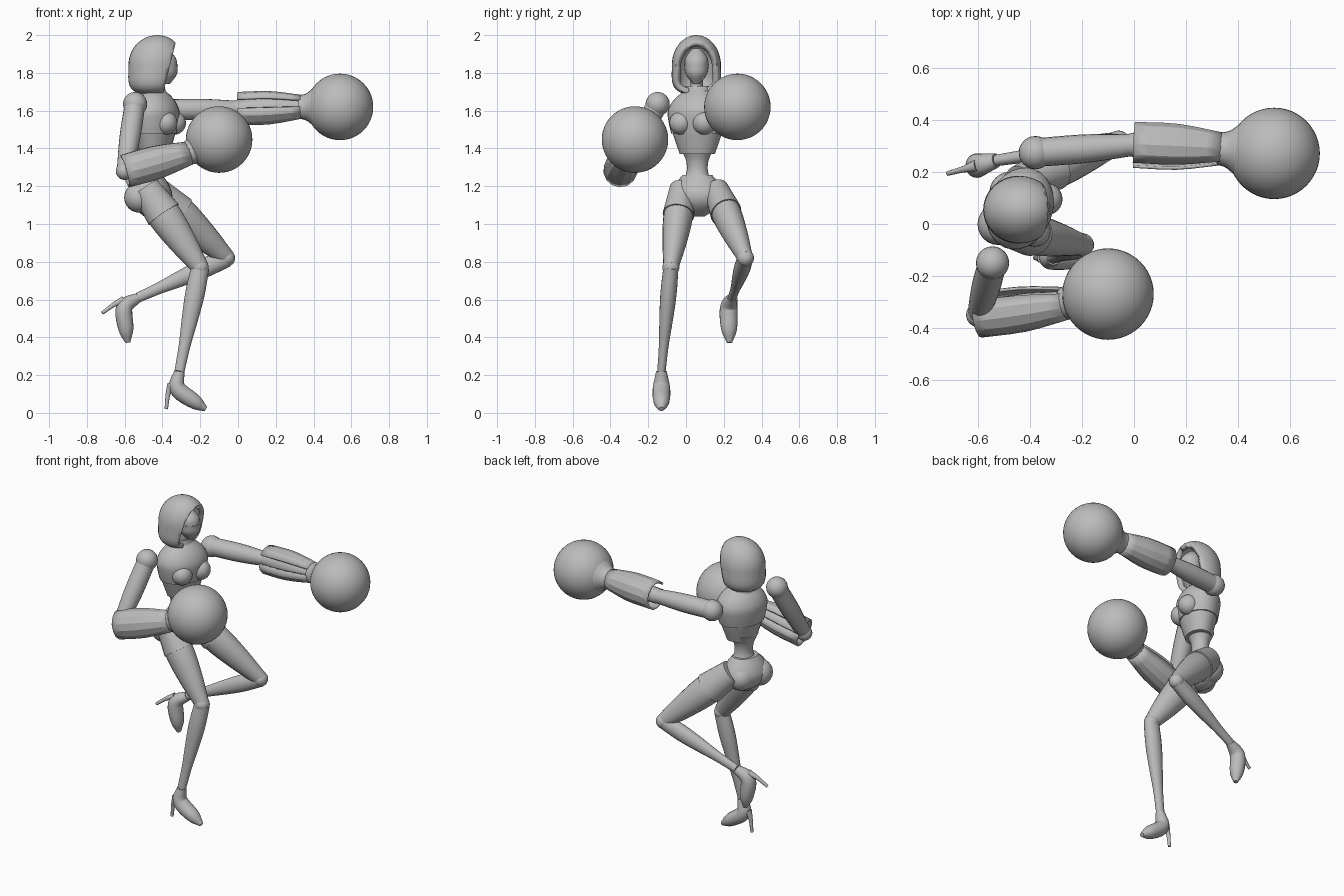
import bpy, bmesh
from math import sin, cos, tau, radians
from mathutils import Vector, Matrix

default_cube = bpy.data.objects.get("Cube")
if default_cube:
    bpy.data.objects.remove(default_cube)

GREY = (0.5, 0.5, 0.5, 1)
grey = bpy.data.materials.new("plain_grey")
grey.use_nodes = True
grey.diffuse_color = GREY
grey.node_tree.nodes["Principled BSDF"].inputs["Base Color"].default_value = GREY

ACROSS = Vector((0, 1, 0))
UP = Vector((0, 0, 1))
CHEST_ACROSS = Vector((0.35, 0.94, 0))


def finish(name, bm, sharp=40):
    """Turn a bmesh into a shaded object with the body colour."""
    bmesh.ops.recalc_face_normals(bm, faces=bm.faces)
    mesh = bpy.data.meshes.new(name)
    bm.to_mesh(mesh)
    bm.free()
    mesh.materials.append(grey)
    part = bpy.data.objects.new(name, mesh)
    bpy.context.collection.objects.link(part)
    bpy.ops.object.select_all(action="DESELECT")
    part.select_set(True)
    bpy.context.view_layer.objects.active = part
    bpy.ops.object.shade_smooth_by_angle(angle=radians(sharp))
    return part


def curve(values, t):
    """Smooth value at t along evenly spaced keys, straight when there are two."""
    keys = [values[0] * 2 - values[1], *values, values[-1] * 2 - values[-2]]
    spans = len(values) - 1
    i = min(int(t * spans), spans - 1)
    before, start, end, after = keys[i:i + 4]
    f = t * spans - i
    leave, arrive = (end - before) / 2, (after - start) / 2
    ease = f * f * (3 - 2 * f)
    return (start + (end - start) * ease
            + leave * (f * (1 - f) ** 2) - arrive * (f * f * (1 - f)))


def loft(name, path, widths, depth=1, across=ACROSS, axis=None,
         rows=16, sides=20, slit=None, sharp=40):
    """Skin elliptical rings along a path; a slit leaves the tube open there."""
    bm = bmesh.new()
    path = [Vector(point) for point in path]
    opening = radians(36) if slit is not None else 0
    first = radians(slit) + opening / 2 if opening else 0
    steps = sides - 1 if opening else sides
    rings = []
    for row in range(rows + 1):
        t = row / rows
        centre, width = curve(path, t), curve(widths, t)
        ahead = curve(path, min(t + 0.01, 1)) - curve(path, max(t - 0.01, 0))
        along = axis or ahead.normalized()
        u = (across - along * across.dot(along)).normalized()
        v = along.cross(u) * depth
        angles = [first + (tau - opening) * k / steps for k in range(sides)]
        rings.append([bm.verts.new(centre + (u * cos(a) + v * sin(a)) * width)
                      for a in angles])
    for ring, following in zip(rings, rings[1:]):
        for k in range(steps):
            j = (k + 1) % sides
            bm.faces.new((ring[k], ring[j], following[j], following[k]))
    if not opening:
        bm.faces.new(rings[0])
        bm.faces.new(rings[-1])
    return finish(name, bm, sharp)


def ball(name, centre, radius, segments=24):
    bm = bmesh.new()
    bmesh.ops.create_uvsphere(bm, u_segments=segments, v_segments=segments // 2,
                              radius=radius, matrix=Matrix.Translation(centre))
    return finish(name, bm)


def thicken(part, thickness, offset):
    wall = part.modifiers.new("wall", "SOLIDIFY")
    wall.thickness = thickness
    wall.offset = offset


def stack(name, x, top, bottom, widths, depth):
    """Upright body piece turned with the chest."""
    loft(name, [(x, 0.06, top), (x, 0.06, bottom)], widths, depth, CHEST_ACROSS, UP, sides=28)


def build_hood():
    """Egg-shaped shell, fuller low down, with its leaning front sliced open."""
    centre = Vector((-0.44, 0.055, 1.84))
    size = Vector((0.14, 0.13, 0.16))
    bm = bmesh.new()
    bmesh.ops.create_uvsphere(bm, u_segments=32, v_segments=24, radius=1)
    for vert in bm.verts:
        p = vert.co
        fullness = 1 + 0.6 * p.z ** 2 if p.z < 0 else 1
        lean = 0.2 * p.z * (p.x + 1) / 2
        vert.co = centre + Vector((p.x * fullness + lean, p.y * fullness, p.z)) * size
    cuts = [(centre + Vector((0.08, 0, 0)), Vector((1, 0, -0.25))),
            (centre - UP * 0.15, -UP)]
    for point, normal in cuts:
        bmesh.ops.bisect_plane(bm, geom=bm.verts[:] + bm.edges[:] + bm.faces[:],
                               plane_co=point, plane_no=normal, clear_outer=True)
    thicken(finish("hood", bm), 0.03, -1)


def build_shoe(side, ankle, pitch, yaw):
    """High-heeled shoe, swung about the ankle."""
    turn = Matrix.Rotation(radians(yaw), 3, "Z") @ Matrix.Rotation(radians(pitch), 3, "Y")

    def spot(forward, down):
        return ankle + turn @ Vector((forward, 0, -down))

    sole = [spot(0, 0), spot(-0.01, 0.09), spot(0.08, 0.16), spot(0.14, 0.2)]
    loft(side + "_shoe", sole, [0.028, 0.046, 0.042, 0.014], 0.95)
    loft(side + "_heel", [spot(-0.04, 0.07), spot(-0.06, 0.12), spot(-0.07, 0.2)],
         [0.025, 0.013, 0.009], sides=12)


def build_leg(side, hip, knee, ankle, pitch, yaw):
    hip, knee, ankle = Vector(hip), Vector(knee), Vector(ankle)
    thigh = [0.06, 0.078, 0.065, 0.04]
    loft(side + "_thigh", [hip, knee], thigh, 1.15)
    # The shorts leg hugs the top third of the thigh
    loft(side + "_shorts_leg", [hip, hip.lerp(knee, 1 / 3)],
         [width + 0.006 for width in thigh[:2]], 1.15)
    ball(side + "_knee", knee, 0.045)
    loft(side + "_shin", [knee, ankle], [0.04, 0.043, 0.036, 0.026, 0.022], 1.2)
    build_shoe(side, ankle, pitch, yaw)


def build_arm(side, shoulder, elbow, wrist, fist, slit, across):
    shoulder, elbow, wrist, fist = map(Vector, (shoulder, elbow, wrist, fist))
    ball(side + "_shoulder", shoulder, 0.064)
    loft(side + "_upper_arm", [shoulder, elbow], [0.055, 0.055, 0.042], across=across)
    ball(side + "_elbow", elbow, 0.047)
    loft(side + "_forearm", [elbow, wrist], [0.045, 0.06, 0.046])
    # Faceted guard with a lengthwise slit
    guard = loft(side + "_forearm_guard", [elbow, wrist], [0.083, 0.083, 0.058],
                 rows=6, sides=13, slit=slit, sharp=25)
    thicken(guard, 0.012, 0)
    # Flared cuff running into the round glove
    loft(side + "_cuff", [wrist.lerp(elbow, 0.03), wrist.lerp(fist, 0.5)],
         [0.062, 0.072, 0.1, 0.11], rows=8)
    ball(side + "_glove", fist, 0.176, 48)


# Head under the hood
build_hood()
face = Vector((-0.4, 0.055, 1.93))
chin = Vector((-0.38, 0.055, 1.74))
loft("head", [face, chin], [0.02, 0.058, 0.062, 0.05, 0.015], 1.1, axis=UP)
loft("face_mask", [face.lerp(chin, 0.45), chin], [0.066, 0.056, 0.017], 1.1, axis=UP)
loft("neck", [(-0.42, 0.055, 1.8), (-0.45, 0.055, 1.64)], [0.036, 0.036, 0.06], axis=UP)

# Torso from collar to pelvis
stack("collar", -0.45, 1.73, 1.66, [0.07, 0.09], 0.85)
stack("jacket", -0.44, 1.72, 1.48, [0.05, 0.125, 0.16, 0.156, 0.142], 0.78)
stack("ribcage", -0.44, 1.56, 1.37, [0.145, 0.138, 0.118, 0.095], 0.78)
stack("waist", -0.455, 1.4, 1.2, [0.09, 0.06, 0.06, 0.1], 0.9)
stack("pelvis", -0.465, 1.26, 1.04, [0.08, 0.125, 0.145, 0.12, 0.04], 0.78)

# Paired bust and seat forms spread along the chest line
for side, sign in (("right", -1), ("left", 1)):
    spread = CHEST_ACROSS * 0.065 * sign
    ball(side + "_bust", Vector((-0.36, 0.035, 1.535)) + spread, 0.062)
    ball(side + "_buttock", Vector((-0.5, 0.06, 1.14)) + spread, 0.08)

# Standing right leg and lifted left leg
build_leg("right", (-0.49, -0.02, 1.19), (-0.2, -0.08, 0.77), (-0.31, -0.13, 0.22), 0, 0)
build_leg("left", (-0.44, 0.16, 1.18), (-0.06, 0.315, 0.82), (-0.53, 0.245, 0.61), 48, 15)

# Guarding right arm and punching left arm
build_arm("right", (-0.545, -0.15, 1.635), (-0.6, -0.35, 1.28), (-0.26, -0.305, 1.375),
          (-0.1, -0.27, 1.447), 35, Vector((1, 0, 0)))
build_arm("left", (-0.38, 0.275, 1.605), (0, 0.305, 1.61), (0.335, 0.29, 1.62),
          (0.54, 0.272, 1.62), 160, ACROSS)
